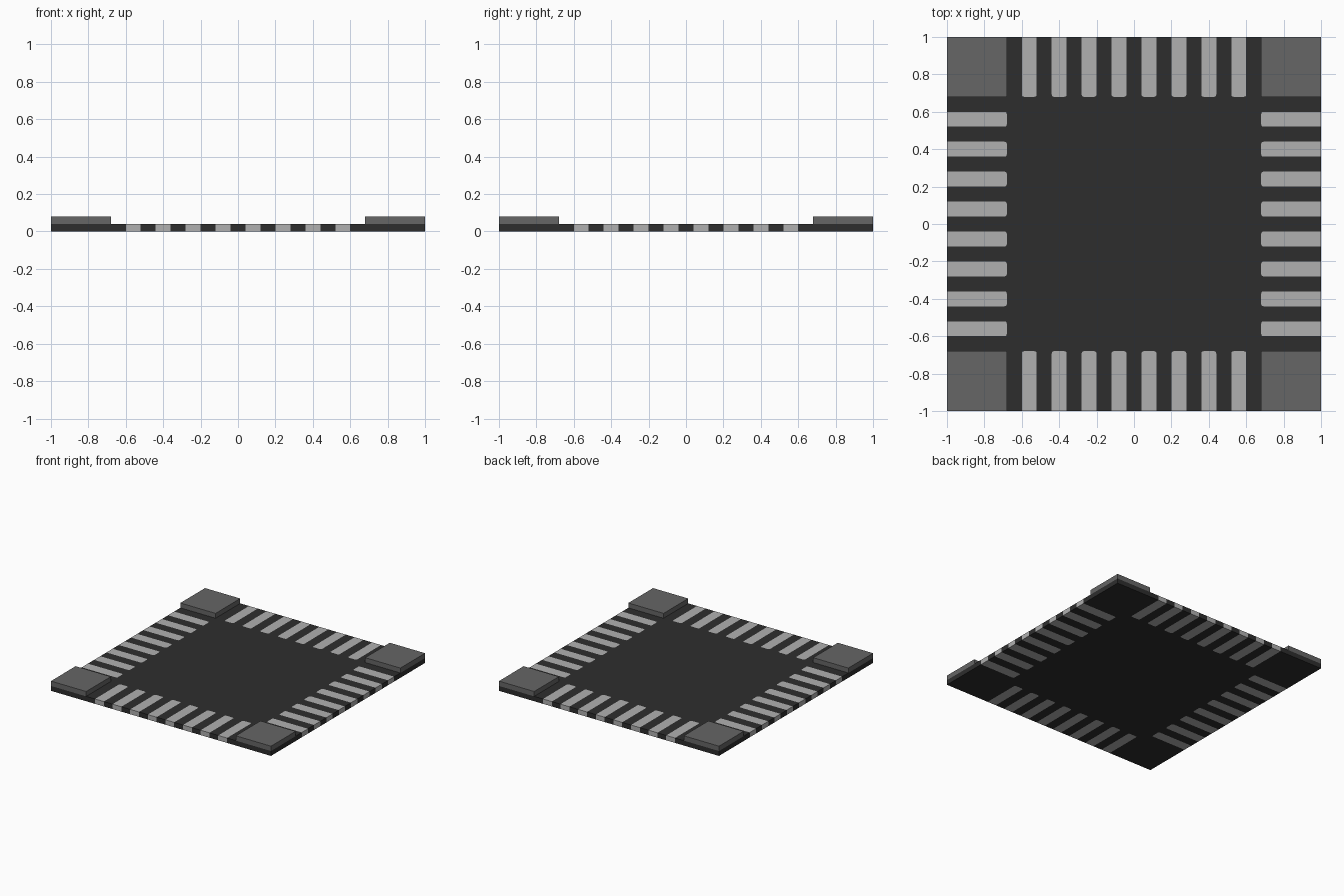
import bpy, bmesh, math
from mathutils import Vector, Matrix

if "Cube" in bpy.data.objects:
    bpy.data.objects.remove(bpy.data.objects["Cube"])

T = 0.04        # board thickness
INNER = 0.68    # where the contacts and corner blocks begin
HALF = 0.04     # half width of a contact
R = 0.012       # rounding of the contacts' inner ends


def material(name, v):
    m = bpy.data.materials.new(name)
    m.diffuse_color = (v, v, v, 1)
    m.use_nodes = True
    m.node_tree.nodes["Principled BSDF"].inputs["Base Color"].default_value = m.diffuse_color
    return m


black = material("board black", 0.027)
grey = material("corner grey", 0.133)
silver = material("contact silver", 0.434)


def prism(name, outlines, z0, z1, mat):
    """Extrude counter-clockwise outlines from z0 to z1."""
    bm = bmesh.new()
    for pts in outlines:
        lo = [bm.verts.new((p[0], p[1], z0)) for p in pts]
        hi = [bm.verts.new((p[0], p[1], z1)) for p in pts]
        bm.faces.new(hi)
        bm.faces.new(lo[::-1])
        for i in range(len(pts)):
            j = (i + 1) % len(pts)
            bm.faces.new((lo[i], lo[j], hi[j], hi[i]))
    mesh = bpy.data.meshes.new(name)
    bm.to_mesh(mesh)
    bm.free()
    mesh.materials.append(mat)
    ob = bpy.data.objects.new(name, mesh)
    bpy.context.collection.objects.link(ob)
    return ob


def slot(c):
    """Outline of one contact on the front edge, open at the outer end."""
    pts = [(c - HALF, -1)]
    for cx, start in ((c - HALF + R, 180), (c + HALF - R, 90)):
        for k in range(4):
            a = math.radians(start - 30 * k)
            pts.append((cx + R * math.cos(a), -INNER - R + R * math.sin(a)))
    pts.append((c + HALF, -1))
    return pts


def turned(pts, quarter):
    rot = Matrix.Rotation(quarter * math.pi / 2, 2)
    return [rot @ Vector(p) for p in pts]


slots = [slot(-0.56 + 0.16 * i) for i in range(8)]

# Board with notches around all four edges
edge = [(-1, -1)] + [p for s in slots for p in s]
prism("board", [[p for q in range(4) for p in turned(edge, q)]], 0, T, black)

# Contacts filling the notches, and a raised block on each corner
corner = [(-1, -1), (-INNER, -1), (-INNER, -INNER), (-1, -INNER)]
for q, side in enumerate(("front", "right", "back", "left")):
    prism(side + "_contacts", [turned(s[::-1], q) for s in slots], 0, T, silver)
    prism("corner_block_%d" % (q + 1), [turned(corner, q)], T, 2 * T, grey)
